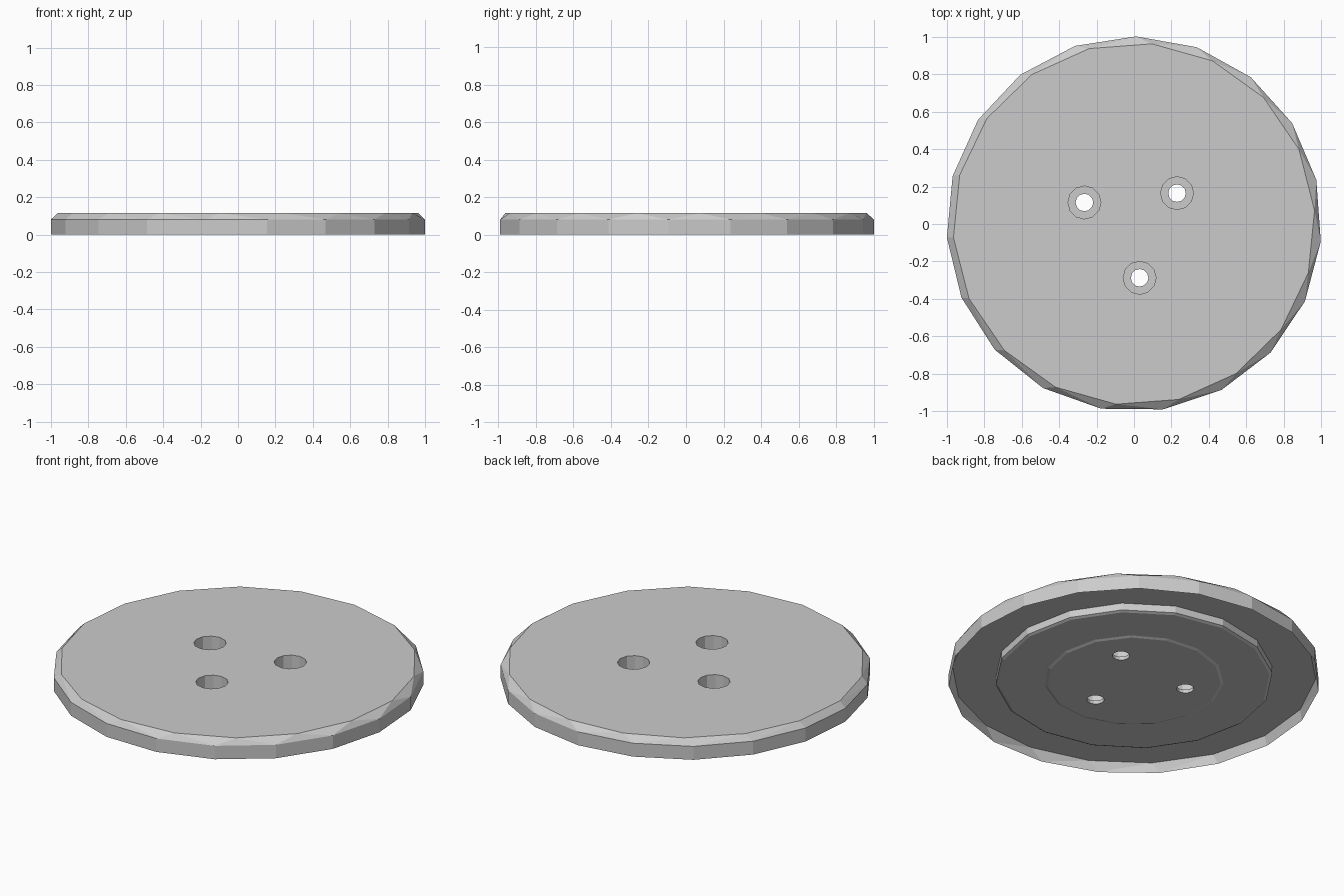
import bpy, bmesh
from math import cos, sin, radians, pi

if "Cube" in bpy.data.objects:
    bpy.data.objects.remove(bpy.data.objects["Cube"])


def ring(bm, n, r, z, phase, cx=0, cy=0):
    """Polygon of vertices, stored with their angles."""
    out = []
    for i in range(n):
        a = radians(phase) + 2 * pi * i / n
        out.append((a, bm.verts.new((cx + r * cos(a), cy + r * sin(a), z))))
    return out


def bridge(bm, A, B):
    """Join two rings, zipping triangles when the side counts differ."""
    n, m = len(A), len(B)
    if n == m:
        for i in range(n):
            k = (i + 1) % n
            bm.faces.new((A[i][1], A[k][1], B[k][1], B[i][1]))
        return

    def diff(a, b):
        return (a - b + pi) % (2 * pi) - pi
    s = min(range(m), key=lambda j: abs(diff(B[j][0], A[0][0])))
    start = diff(B[s][0], A[0][0])
    i = j = 0
    while i < n or j < m:
        mid_a = 2 * pi * (i + 0.5) / n
        mid_b = start + 2 * pi * (j + 0.5) / m
        a, b = A[i % n][1], B[(s + j) % m][1]
        if j >= m or (i < n and mid_a <= mid_b):
            bm.faces.new((a, A[(i + 1) % n][1], b))
            i += 1
        else:
            bm.faces.new((a, B[(s + j + 1) % m][1], b))
            j += 1


def loft(bm, specs, cx=0, cy=0):
    rings = [ring(bm, *s, cx, cy) for s in specs]
    for A, B in zip(rings, rings[1:]):
        bridge(bm, A, B)
    for R in (rings[0], rings[-1]):
        bm.faces.new([v for _, v in R])


def finish(bm, name):
    bmesh.ops.recalc_face_normals(bm, faces=bm.faces)
    me = bpy.data.meshes.new(name)
    bm.to_mesh(me)
    bm.free()
    ob = bpy.data.objects.new(name, me)
    bpy.context.collection.objects.link(ob)
    return ob


# Disc: bevelled top, thin rim, hollow underside with a stepped boss
bm = bmesh.new()
loft(bm, [
    (18, 0.968, 0.115, 4.3),
    (19, 1.003, 0.08, 89.4),
    (19, 1.003, 0.0, 89.4),
    (18, 0.985, 0.055, 4.3),
    (16, 0.75, 0.055, 0),
    (16, 0.75, 0.013, 0),
    (16, 0.735, 0.006, 0),
    (15, 0.485, 0.006, 0),
    (15, 0.47, 0.0, 0),
])
disc = finish(bm, "base_disc")

# Three countersunk screw holes
bm = bmesh.new()
for x, y in ((-0.265, 0.115), (0.23, 0.165), (0.03, -0.288)):
    loft(bm, [
        (12, 0.088, 0.2, 0),
        (12, 0.088, 0.02, 0),
        (12, 0.047, 0.02, 0),
        (12, 0.047, -0.1, 0),
    ], x, y)
cutter = finish(bm, "screw_hole_cutter")
cutter.hide_render = True
cutter.display_type = 'WIRE'

mod = disc.modifiers.new("screw_holes", 'BOOLEAN')
mod.operation = 'DIFFERENCE'
mod.solver = 'EXACT'
mod.object = cutter
